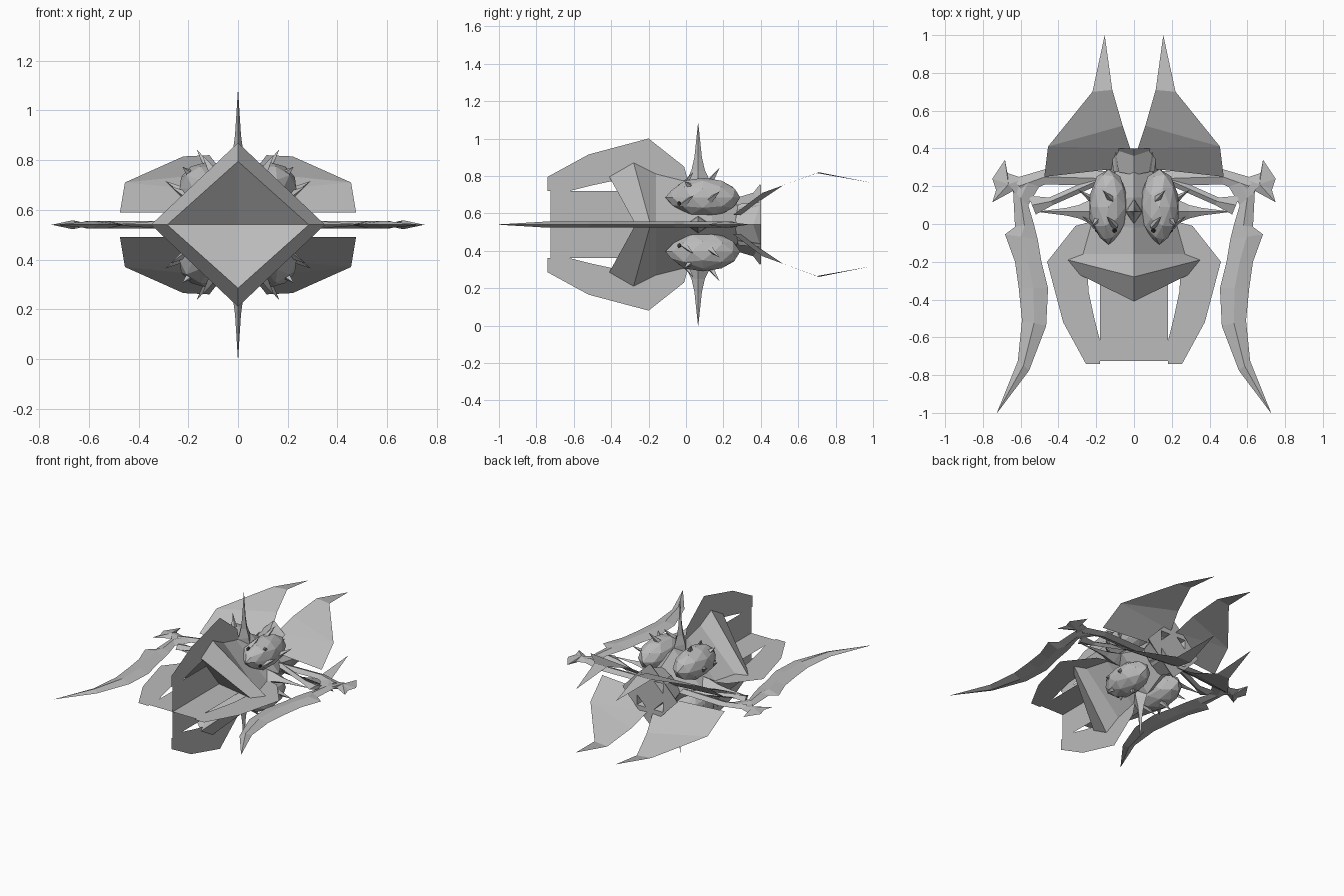
import bpy, bmesh, math
from mathutils import Vector, Matrix

MID = 0.54  # height of the long axis

cube = bpy.data.objects.get("Cube")
if cube:
    bpy.data.objects.remove(cube)


def material(name, rgb):
    m = bpy.data.materials.new(name)
    m.use_nodes = True
    m.diffuse_color = (*rgb, 1)
    m.node_tree.nodes["Principled BSDF"].inputs["Base Color"].default_value = (*rgb, 1)
    return m


GREY = material("hull grey", (0.5, 0.5, 0.5))
DARK = material("eye dark", (0.04, 0.04, 0.04))


def finish(name, bm, mat=GREY, solid=True):
    if solid:
        bmesh.ops.recalc_face_normals(bm, faces=bm.faces)
    me = bpy.data.meshes.new(name)
    bm.to_mesh(me)
    bm.free()
    me.materials.append(mat)
    ob = bpy.data.objects.new(name, me)
    ob.location.z = MID
    bpy.context.collection.objects.link(ob)
    return ob


def add_faces(bm, *polys):
    for poly in polys:
        bm.faces.new([bm.verts.new(p) for p in poly])


def loft(bm, rings, cap=True):
    """Skin a list of rings with equal point counts."""
    rows = [[bm.verts.new(p) for p in r] for r in rings]
    n = len(rows[0])
    for a, b in zip(rows, rows[1:]):
        for i in range(n):
            j = (i + 1) % n
            bm.faces.new((a[i], a[j], b[j], b[i]))
    if cap:
        bm.faces.new(rows[0])
        bm.faces.new(rows[-1])
    return rows


def mirror_all(bm, flip_x=True, flip_z=True):
    """Repeat the geometry across the x and z planes."""
    for use, axis in ((flip_x, 0), (flip_z, 2)):
        if use:
            geom = bmesh.ops.duplicate(bm, geom=bm.verts[:] + bm.edges[:] + bm.faces[:])["geom"]
            verts = [g for g in geom if isinstance(g, bmesh.types.BMVert)]
            faces = [g for g in geom if isinstance(g, bmesh.types.BMFace)]
            for v in verts:
                v.co[axis] *= -1
            bmesh.ops.reverse_faces(bm, faces=faces)


def diamond(yv, v, yh, h):
    return [(0, yv, v), (h, yh, 0), (0, yv, -v), (-h, yh, 0)]


# Hull: dished bow shield, rim and tapering body in one skin
bm = bmesh.new()
rows = loft(bm, [diamond(-.41, .255, -.27, .285), diamond(-.28, .33, -.19, .35),
                 diamond(-.16, .27, -.16, .27), diamond(-.02, .235, 0, .225),
                 diamond(.14, .22, .14, .22), diamond(.3, .13, .3, .13),
                 diamond(.4, .13, .4, .13)], cap=False)
dish = bm.verts.new((0, -.21, 0))
for i in range(4):
    bm.faces.new((rows[0][i], dish, rows[0][(i + 1) % 4]))
bm.faces.new(rows[-1])
finish("hull", bm)

# Four spikes around the waist, and four small tail barbs
for i, side in enumerate(("top", "left", "bottom", "right")):
    turn = Matrix.Rotation(i * math.pi / 2, 4, 'Y')
    reach = .54 if i % 2 == 0 else .51
    bm = bmesh.new()
    loft(bm, [[(w * .6, .065, r), (0, .065 + w, r), (-w * .6, .065, r), (0, .065 - w, r)]
              for r, w in ((.16, .08), (.23, .065), (.29, .036), (.36, .02), (reach, .001))])
    bm.transform(turn)
    finish(side + "_spike", bm)

    bm = bmesh.new()
    loft(bm, [[(.11, .28, .08), (0, .26, .14), (-.11, .28, .08)],
              [(.12, .4, .1), (0, .36, .17), (-.12, .4, .1)],
              [(.004, .4, .21), (0, .395, .215), (-.004, .4, .21)]])
    bm.transform(turn)
    finish(side + "_tail_barb", bm)

# Four horned heads set into the diagonals of the hull
diag = Vector((1, 0, 1)).normalized()
lateral = Vector((1, 0, -1)).normalized()
centre = Vector((.135, .09, .145))


def cone(bm, base, tip, radius):
    d = tip - base
    turn = d.to_track_quat('Z', 'Y').to_matrix().to_4x4()
    bmesh.ops.create_cone(bm, segments=4, radius1=radius, radius2=0, depth=d.length,
                          cap_ends=True, matrix=Matrix.Translation((base + tip) / 2) @ turn)


bm = bmesh.new()
bmesh.ops.create_icosphere(bm, subdivisions=2, radius=1)
for v in bm.verts:
    slim = .75 if v.co.y < -.6 else 1
    v.co = Vector((v.co.x * .105 * slim, v.co.y * .2, v.co.z * .105 * slim)) + centre
for s in (-1, 1):
    for along, out, size in ((-.1, .02, .022), (.04, .05, .02)):
        base = centre + lateral * s * .07 + diag * out + Vector((0, along, 0))
        cone(bm, base, base + lateral * s * .02 + diag * .085 + Vector((0, .05, 0)), size)
cone(bm, centre + diag * .07 + Vector((0, -.06, 0)),
     centre + diag * .125 + Vector((0, -.1, 0)), .025)
mirror_all(bm)
finish("heads", bm)

# Dark eyes on the front of each head
bm = bmesh.new()
for s in (-1, 1):
    spot = centre + lateral * s * .066 + diag * .02 + Vector((0, -.125, 0))
    out = lateral * s * .75 + diag * .2 + Vector((0, -.6, 0))
    bmesh.ops.create_cone(bm, segments=6, radius1=.013, radius2=.013, depth=.009, cap_ends=True,
                          matrix=Matrix.Translation(spot) @ out.to_track_quat('Z', 'Y').to_matrix().to_4x4())
mirror_all(bm)
finish("eyes", bm, DARK)

# Crossed front vanes: a centre sheet and a curved prong on either side
prong = [(.2, .02), (.31, -.01), (.46, -.2), (.375, -.52), (.255, -.74),
         (.18, -.74), (.18, -.62), (.21, -.5), (.24, -.36), (.25, -.2)]
for name, angle in (("level_vane", 0), ("upright_vane", math.pi / 2)):
    bm = bmesh.new()
    add_faces(bm, [(x, y, 0) for x, y in prong],
              [(0, -.1, 0), (.18, -.1, 0), (.18, -.725, 0), (0, -.725, 0)])
    mirror_all(bm, flip_z=False)
    bm.transform(Matrix.Rotation(angle, 4, 'Y'))
    finish(name, bm, solid=False)

# Four swept rear fins, thin sheets folded along two creases
bm = bmesh.new()
root_in, root_out = (.03, .3, .05), (.475, .25, .05)
edge, notch, fold = (.455, .41, .17), (.02, .4, .13), (.06, .52, .21)
neck_out, neck_in, tip = (.22, .7, .275), (.115, .71, .28), (.155, 1, .222)
add_faces(bm, (root_in, root_out, edge, notch), (notch, edge, fold),
          (fold, edge, neck_out, neck_in), (neck_in, neck_out, tip))
mirror_all(bm)
finish("rear_fins", bm, solid=False)

# Long side blades: outer and inner edge at each station, ridged in the middle
stations = [((.726, -1), (.724, -1)), ((.615, -.725), (.555, -.775)),
            ((.593, -.51), (.465, -.54)), ((.61, -.34), (.455, -.34)),
            ((.63, -.2), (.49, -.2)), ((.683, -.055), (.51, -.08)),
            ((.63, -.015), (.53, 0)), ((.64, .175), (.56, .1)), ((.62, .24), (.5, .2))]


def ridged(pair, thick=.016):
    (ox, oy), (ix, iy) = pair
    mx, my = (ox + ix) / 2, (oy + iy) / 2
    return [(ox, oy, 0), (mx, my, thick), (ix, iy, 0), (mx, my, -thick)]


bm = bmesh.new()
loft(bm, [ridged(p, .001 if i == 0 else .016) for i, p in enumerate(stations)])
# Hooked blade end
hook = [(.6, .12), (.64, .175), (.75, .115), (.73, .18), (.75, .24), (.683, .34), (.67, .27), (.58, .24)]
for z in (-.018, .018):
    for a, b in zip(hook, hook[1:] + hook[:1]):
        add_faces(bm, ((*a, 0), (*b, 0), (.665, .21, z)))
# Arms back to the hull
loft(bm, [ridged(p) for p in (((.64, .24), (.58, .16)), ((.47, .29), (.47, .21)), ((.14, .28), (.14, .2)))])
loft(bm, [ridged(p) for p in (((.56, .15), (.52, .05)), ((.45, .14), (.43, .1)), ((.18, .26), (.18, .21)))])
bmesh.ops.remove_doubles(bm, verts=bm.verts, dist=.0001)
mirror_all(bm, flip_z=False)
finish("side_blades", bm)
